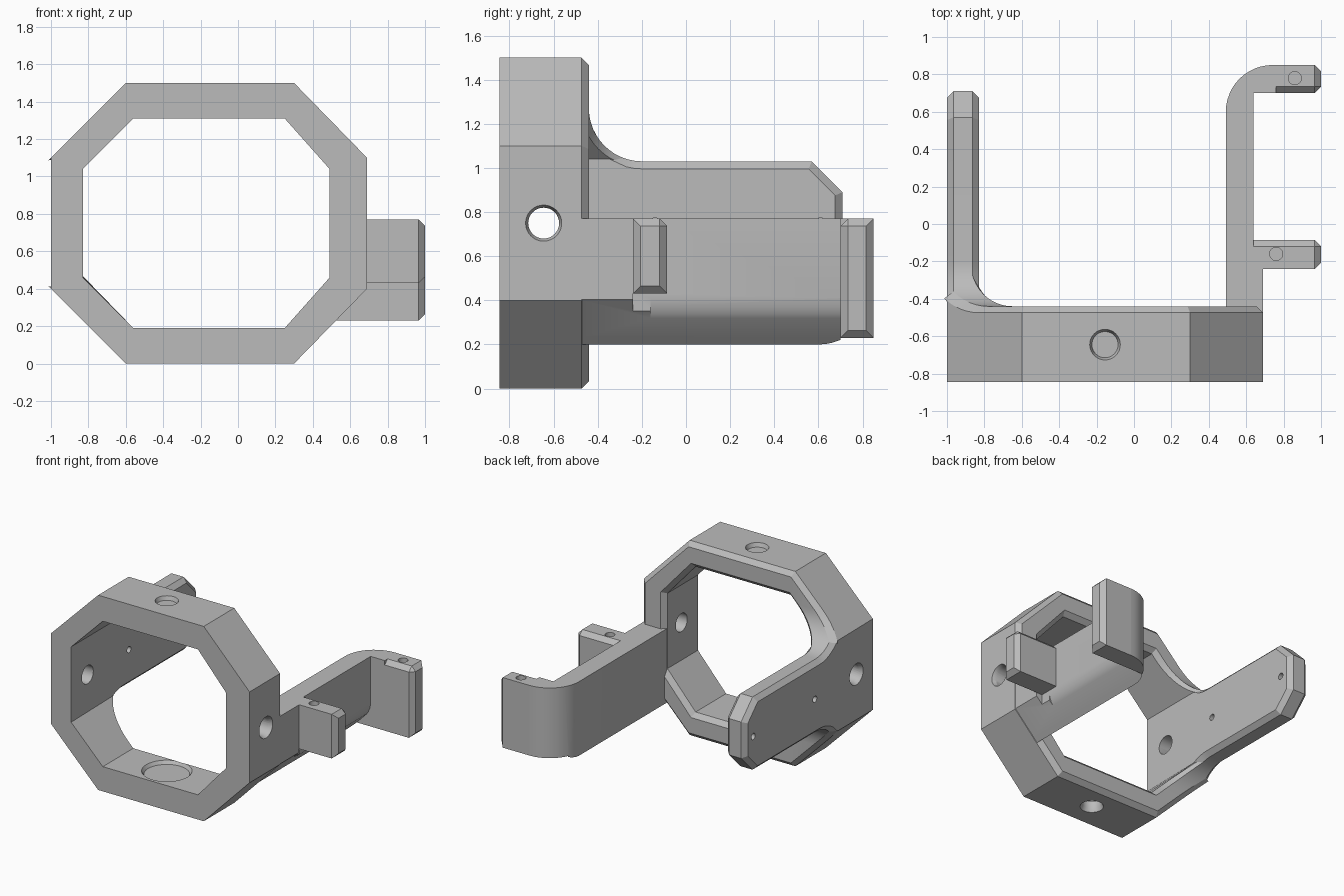
import bpy, bmesh
from math import cos, sin, pi, radians
from mathutils import Vector, Matrix

if "Cube" in bpy.data.objects:
    bpy.data.objects.remove(bpy.data.objects["Cube"])

grey = bpy.data.materials.new("light_grey")
grey.use_nodes = True
grey.diffuse_color = (0.5, 0.5, 0.5, 1)
grey.node_tree.nodes["Principled BSDF"].inputs["Base Color"].default_value = (0.5, 0.5, 0.5, 1)


def finish(name, bm):
    bmesh.ops.recalc_face_normals(bm, faces=bm.faces)
    mesh = bpy.data.meshes.new(name)
    bm.to_mesh(mesh)
    bm.free()
    mesh.materials.append(grey)
    ob = bpy.data.objects.new(name, mesh)
    bpy.context.collection.objects.link(ob)
    return ob


def prism(name, pts, axis, a, b):
    """Extrude a closed outline along an axis from a to b."""
    place = {"x": lambda p, t: (t, p[0], p[1]),
             "y": lambda p, t: (p[0], t, p[1]),
             "z": lambda p, t: (p[0], p[1], t)}[axis]
    bm = bmesh.new()
    face = bm.faces.new([bm.verts.new(place(p, a)) for p in pts])
    shift = Vector(place((0, 0), b - a))
    new = bmesh.ops.extrude_face_region(bm, geom=[face])["geom"]
    bmesh.ops.translate(bm, vec=shift, verts=[v for v in new if isinstance(v, bmesh.types.BMVert)])
    if not any(f == face for f in bm.faces):
        bm.faces.new([v for v in bm.verts if abs(v.co.dot(shift.normalized()) - a) < 1e-5])
    return finish(name, bm)


def box(name, x0, x1, y0, y1, z0, z1):
    return prism(name, [(x0, y0), (x1, y0), (x1, y1), (x0, y1)], "z", z0, z1)


def arc(cx, cy, r, start, end, n=12):
    return [(cx + r * cos(radians(start + (end - start) * i / n)),
             cy + r * sin(radians(start + (end - start) * i / n))) for i in range(n + 1)]


def cone(start, end, r0, r1):
    """Round cutter between two points."""
    a, b = Vector(start), Vector(end)
    bm = bmesh.new()
    turn = (b - a).to_track_quat("Z", "Y").to_matrix().to_4x4()
    bmesh.ops.create_cone(bm, cap_ends=True, segments=32, radius1=r0, radius2=r1,
                          depth=(b - a).length, matrix=Matrix.Translation((a + b) / 2) @ turn)
    return finish("hole_cutter", bm)


def combine(ob, other, operation):
    mod = ob.modifiers.new("combine", "BOOLEAN")
    mod.operation, mod.solver, mod.object = operation, "EXACT", other
    deps = bpy.context.evaluated_depsgraph_get()
    mesh = bpy.data.meshes.new_from_object(ob.evaluated_get(deps))
    ob.modifiers.clear()
    ob.data = mesh
    bpy.data.objects.remove(other)


def octagon(left, right, low, high, corner_x0, corner_x1, corner_z):
    half = [(left, low + corner_z), (corner_x0, low), (corner_x1, low), (right, low + corner_z)]
    return half + [(x, low + high - z) for x, z in reversed(half)]


# Octagonal tube that becomes the ring and the side rail
body = prism("bracket", octagon(-1, 0.69, 0, 1.5, -0.6, 0.3, 0.4), "y", -0.845, 0.9)
combine(body, prism("bore", octagon(-0.83, 0.49, 0.19, 1.31, -0.56, 0.25, 0.27), "y", -1, 1), "DIFFERENCE")

# Trim the tube to a ring with one filleted rail
lower = [(-0.44, -0.1)] + arc(-0.2, 0.23, 0.24, 180, 90) + [(0.57, 0.47), (0.71, 0.61)]
keep = [(-1, -0.1)] + lower + [(y, 1.5 - z) for y, z in reversed(lower)] + [(-1, 1.6)]
combine(body, prism("rail_profile", keep, "x", -2, 2), "INTERSECT")
combine(body, box("rail_trim", 0.1, 2, -0.44, 2, -1, 2), "DIFFERENCE")

# Chamfer the rear rim and the rail edges
bm = bmesh.new()
bm.from_mesh(body.data)
bmesh.ops.remove_doubles(bm, verts=bm.verts, dist=0.0005)
bm.normal_update()


def is_rear(f):
    return abs(f.normal.x) < 0.02 and (f.normal.y > 0.3 or f.calc_center_median().y > -0.44)


rim = [e for e in bm.edges if len(e.link_faces) == 2 and e.is_convex
       and e.calc_face_angle(0) > 0.3 and min(v.co.y for v in e.verts) > -0.445
       and is_rear(e.link_faces[0]) != is_rear(e.link_faces[1])]
bmesh.ops.bevel(bm, geom=rim, offset=0.034, offset_type="OFFSET", segments=1,
                profile=0.5, affect="EDGES", clamp_overlap=False)
bm.to_mesh(body.data)
bm.free()

# Hooked arm with a rounded rear corner and a slanted underside
plan = [(0.491, -0.5), (0.689, -0.5), (0.689, -0.24), (0.64, -0.24), (0.64, 0.7),
        (0.76, 0.7), (0.76, 0.85)] + arc(0.741, 0.6, 0.25, 90, 180)
arm = prism("hooked_arm", plan, "z", 0.19, 0.77)
combine(arm, prism("slant_cutter", [(0.296, 0), (1.2, 0.927), (1.2, 0)], "y", -1, 0.7), "DIFFERENCE")
combine(arm, box("hook_trim", 0.3, 2, 0.7, 1, 0, 0.23), "DIFFERENCE")
soft = [(0.6, 0.308), (0.62, 0.338), (0.634, 0.372), (0.64, 0.41), (0.7, 0.41), (0.7, 0.308)]
combine(arm, prism("edge_cutter", soft, "y", -0.16, 0.7), "DIFFERENCE")


def tab(name, x0, y0, y1, z0, inner_y):
    """Tab with a chamfered end and one chamfered top edge."""
    ob = box(name, x0, 1, y0, y1, z0, 0.77)
    bm = bmesh.new()
    bm.from_mesh(ob.data)
    edges = [e for e in bm.edges if all(v.co.x > 0.999 for v in e.verts)
             or all(abs(v.co.y - inner_y) < 0.001 and v.co.z > 0.769 for v in e.verts)]
    bmesh.ops.bevel(bm, geom=edges, offset=0.034, segments=1, profile=0.5, affect="EDGES")
    bm.to_mesh(ob.data)
    bm.free()
    return ob


combine(arm, tab("front_tab", 0.6, -0.24, -0.085, 0.43, -0.085), "UNION")
combine(arm, tab("rear_tab", 0.74, 0.7, 0.85, 0.23, 0.7), "UNION")
combine(body, arm, "UNION")

# Screw holes with countersunk mouths
hx, hy, hz = -0.155, -0.645, 0.75
holes = [
    ((-1.2, hy, hz), (1.2, hy, hz), 0.07, 0.07),
    ((hx, hy, -0.2), (hx, hy, 1.7), 0.07, 0.07),
    ((-1.01, hy, hz), (-0.97, hy, hz), 0.086, 0.07),
    ((0.7, hy, hz), (0.66, hy, hz), 0.086, 0.07),
    ((hx, hy, -0.01), (hx, hy, 0.03), 0.086, 0.07),
    ((hx, hy, 1.51), (hx, hy, 1.47), 0.086, 0.07),
    # Wide recess in the floor of the ring
    ((hx, hy, 0.08), (hx, hy, 0.25), 0.16, 0.16),
    ((hx, hy, 0.165), (hx, hy, 0.195), 0.16, 0.18),
    # Pin holes in the rail and the tabs
    ((-1.1, -0.14, hz), (-0.7, -0.14, hz), 0.024, 0.024),
    ((-1.1, 0.61, hz), (-0.7, 0.61, hz), 0.024, 0.024),
    ((0.76, -0.16, 0.6), (0.76, -0.16, 0.9), 0.035, 0.035),
    ((0.86, 0.78, 0.6), (0.86, 0.78, 0.9), 0.035, 0.035),
]
for hole in holes:
    combine(body, cone(*hole), "DIFFERENCE")

# Smooth the curves, keep the flats crisp
bpy.ops.object.select_all(action="DESELECT")
body.select_set(True)
bpy.context.view_layer.objects.active = body
bpy.ops.object.shade_smooth_by_angle(angle=radians(25))
